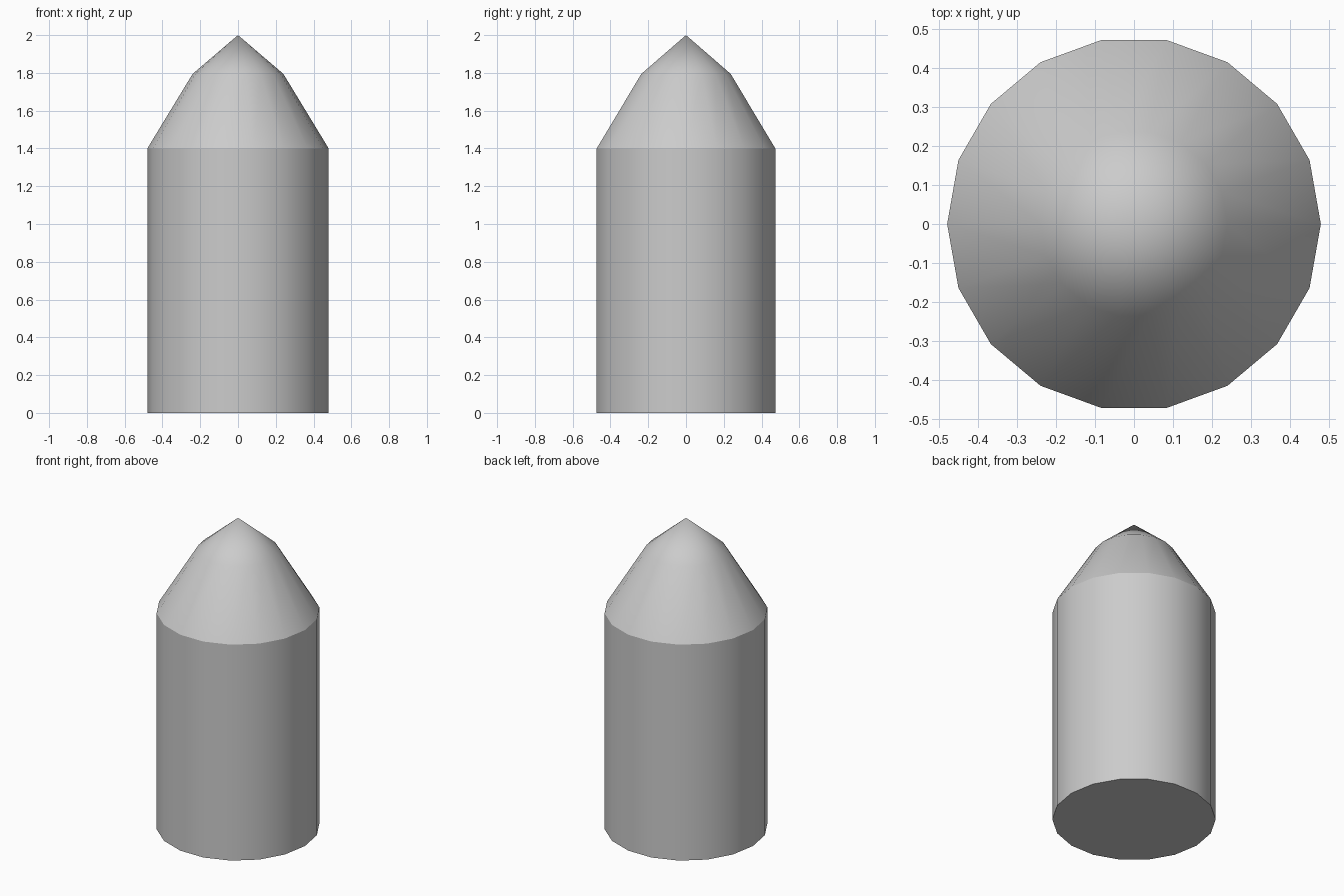
import bpy, bmesh
from math import cos, sin, radians, pi

if "Cube" in bpy.data.objects:
    bpy.data.objects.remove(bpy.data.objects["Cube"])

SIDES = 18
PROFILE = [(0.48, 0.0), (0.48, 1.4), (0.24, 1.795)]  # radius, height
TIP_Z = 2.0

bm = bmesh.new()

# Rings of the body and the shoulder of the nose
rings = [[bm.verts.new((r * cos(2 * pi * i / SIDES), r * sin(2 * pi * i / SIDES), z))
          for i in range(SIDES)] for r, z in PROFILE]
tip = bm.verts.new((0, 0, TIP_Z))

# Flat base, side walls and pointed tip
bm.faces.new(rings[0][::-1])
for i in range(SIDES):
    j = (i + 1) % SIDES
    for low, high in zip(rings, rings[1:]):
        bm.faces.new((low[i], low[j], high[j], high[i]))
    bm.faces.new((rings[-1][i], rings[-1][j], tip))

mesh = bpy.data.meshes.new("pointed_post")
bm.to_mesh(mesh)
bm.free()
post = bpy.data.objects.new("pointed_post", mesh)
bpy.context.collection.objects.link(post)

# Smooth round the sides, sharp at base and shoulder
bpy.context.view_layer.objects.active = post
post.select_set(True)
bpy.ops.object.shade_smooth_by_angle(angle=radians(30))
